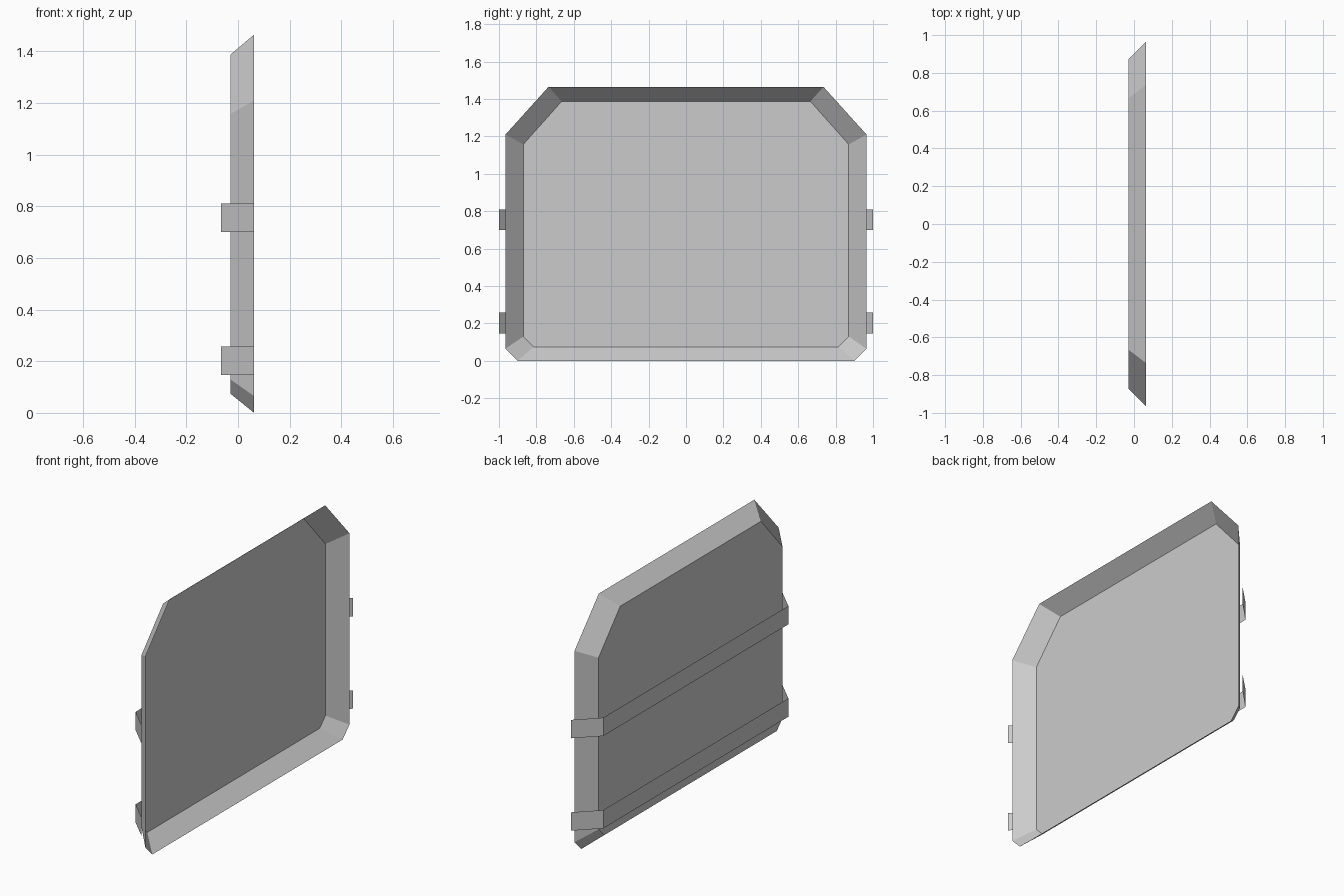
import bpy
import bmesh

cube = bpy.data.objects.get("Cube")
if cube:
    bpy.data.objects.remove(cube, do_unlink=True)

grey = bpy.data.materials.new("light grey")
grey.use_nodes = True
colour = (0.6, 0.6, 0.6, 1)
grey.diffuse_color = colour
grey.node_tree.nodes["Principled BSDF"].inputs["Base Color"].default_value = colour


def finish(name, bm):
    mesh = bpy.data.meshes.new(name)
    bm.to_mesh(mesh)
    bm.free()
    mesh.materials.append(grey)
    obj = bpy.data.objects.new(name, mesh)
    bpy.context.collection.objects.link(obj)
    return obj


def ring(bm, x, half):
    """Closed outline mirrored across y from a half outline, top to bottom."""
    outline = half + [(-y, z) for y, z in reversed(half)]
    return [bm.verts.new((x, y, z)) for y, z in outline]


def bridge(bm, a, b):
    for i in range(len(a)):
        j = (i + 1) % len(a)
        bm.faces.new((a[i], a[j], b[j], b[i]))


# Shallow tray: sloped rim open towards +x and a flat panel behind it
bm = bmesh.new()
rim = ring(bm, 0.0625, [(0.735, 1.465), (0.965, 1.21), (0.965, 0.065), (0.90, 0)])
panel = ring(bm, -0.03, [(0.665, 1.387), (0.87, 1.157), (0.87, 0.13), (0.815, 0.075)])
bridge(bm, rim, panel)
bm.faces.new(panel)
finish("tray_panel", bm)

# Thin straps folded around the back of the tray
strap_path = [(0.0625, 1.0), (-0.065, 0.875), (-0.065, -0.875), (0.0625, -1.0)]
for name, low, high in (("lower_strap", 0.147, 0.257), ("upper_strap", 0.70, 0.81)):
    bm = bmesh.new()
    bottom = [bm.verts.new((x, y, low)) for x, y in strap_path]
    top = [bm.verts.new((x, y, high)) for x, y in strap_path]
    for i in range(len(strap_path) - 1):
        bm.faces.new((bottom[i + 1], bottom[i], top[i], top[i + 1]))
    finish(name, bm)
